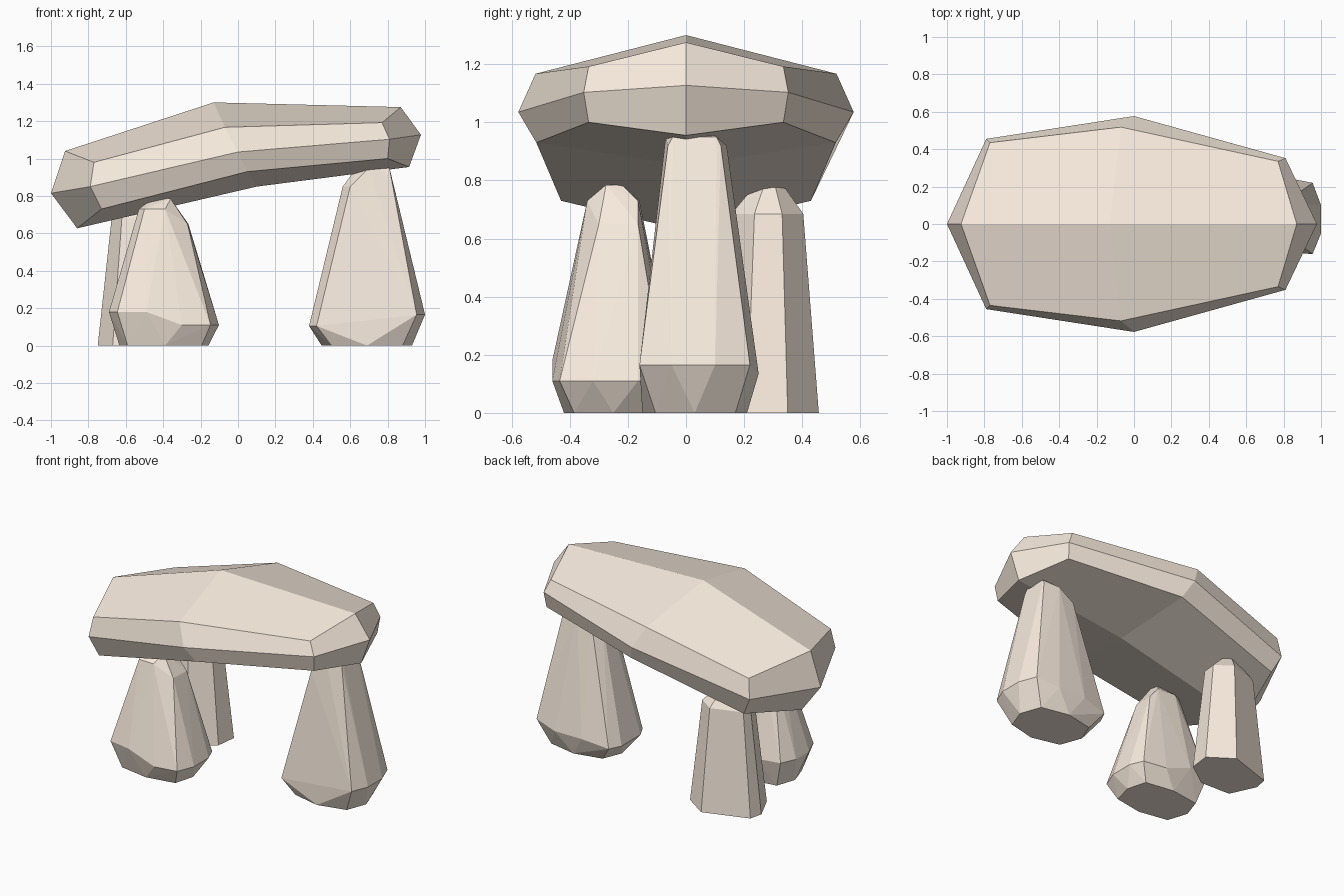
import bpy, bmesh, math

stone = bpy.data.materials.new("stone")
stone.diffuse_color = (0.95, 0.84, 0.735, 1)


def finish(name, bm):
    bmesh.ops.recalc_face_normals(bm, faces=bm.faces[:])
    mesh = bpy.data.meshes.new(name)
    bm.to_mesh(mesh)
    bm.free()
    mesh.materials.append(stone)
    obj = bpy.data.objects.new(name, mesh)
    bpy.context.collection.objects.link(obj)


def hull_stone(name, points):
    bm = bmesh.new()
    for p in points:
        bm.verts.new(p)
    bmesh.ops.convex_hull(bm, input=bm.verts[:])
    loose = [v for v in bm.verts if not v.link_faces]
    bmesh.ops.delete(bm, geom=loose, context='VERTS')
    bmesh.ops.dissolve_limit(bm, angle_limit=math.radians(1),
                             verts=bm.verts[:], edges=bm.edges[:])
    finish(name, bm)


def at(z, pairs):
    return [(x, y, z) for x, y in pairs]


# Capstone: three mirrored outlines, each running from left tip to right tip
outlines = [
    [(-0.86, 0, 0.627), (-0.73, 0.43, 0.73), (0.05, 0.515, 0.93), (0.80, 0.335, 1.0), (0.915, 0, 0.955)],
    [(-1.0, 0, 0.815), (-0.79, 0.455, 0.85), (0.0, 0.577, 1.035), (0.81, 0.352, 1.103), (0.978, 0, 1.127)],
    [(-0.925, 0, 1.04), (-0.77, 0.435, 0.98), (-0.07, 0.518, 1.167), (0.77, 0.335, 1.192), (0.87, 0, 1.275)],
]
bm = bmesh.new()
rings = []
for half in outlines:
    loop = half + [(x, -y, z) for x, y, z in half[3:0:-1]]
    rings.append([bm.verts.new(p) for p in loop])
for a, b in zip(rings, rings[1:]):
    for i in range(8):
        j = (i + 1) % 8
        bm.faces.new((a[i], a[j], b[j], b[i]))
for ring, centre in ((rings[0], (0.1, 0, 0.85)), (rings[2], (-0.13, 0, 1.30))):
    c = bm.verts.new(centre)
    for i in range(0, 8, 2):
        bm.faces.new((ring[i], ring[i + 1], ring[(i + 2) % 8], c))
finish("capstone", bm)

# Right leg: foot, shoulder and crown
hull_stone("right_leg",
    at(0, [(0.69, -0.15), (0.88, -0.105), (0.93, 0.03), (0.88, 0.17),
           (0.69, 0.21), (0.50, 0.17), (0.447, 0.04), (0.50, -0.105)])
    + at(0.165, [(0.955, -0.16), (1.0, -0.05), (1.0, 0.10), (0.955, 0.22)])
    + at(0.105, [(0.42, -0.14), (0.38, -0.06), (0.38, 0.14), (0.42, 0.22)])
    + at(0.135, [(0.60, 0.25), (0.80, 0.25)])
    + at(0.92, [(0.815, -0.062), (0.815, 0.12), (0.71, 0.14)])
    + at(0.95, [(0.81, -0.045), (0.81, 0.105), (0.70, -0.07)])
    + at(0.85, [(0.56, 0.0), (0.56, 0.08), (0.60, -0.08), (0.60, 0.14)])
    + at(0.96, [(0.75, -0.03), (0.75, 0.09), (0.64, 0.03)]))

# Front left leg
hull_stone("front_left_leg",
    at(0, [(-0.39, -0.42), (-0.195, -0.385), (-0.158, -0.25), (-0.195, -0.12),
           (-0.39, -0.09), (-0.59, -0.12), (-0.634, -0.25), (-0.59, -0.385)])
    + at(0.11, [(-0.30, -0.46), (-0.147, -0.435), (-0.102, -0.32), (-0.102, -0.165),
                (-0.14, -0.075), (-0.30, -0.05)])
    + at(0.18, [(-0.49, -0.46), (-0.645, -0.43), (-0.69, -0.32), (-0.69, -0.18),
                (-0.645, -0.08), (-0.49, -0.05)])
    + at(0.65, [(-0.27, -0.30), (-0.265, -0.165)])
    + at(0.73, [(-0.50, -0.335), (-0.39, -0.34), (-0.53, -0.27), (-0.52, -0.19),
                (-0.33, -0.165), (-0.46, -0.16)])
    + at(0.785, [(-0.36, -0.275), (-0.37, -0.22), (-0.46, -0.25)]))

# Rear left leg: straight tapered seven-sided stone with a bevelled crown
foot = [(-0.292, 0.21), (-0.275, 0.35), (-0.432, 0.457), (-0.73, 0.36),
        (-0.75, 0.273), (-0.67, 0.10), (-0.454, 0.093)]
points = []
for z, s in ((0, 1.0), (0.685, 0.68), (0.775, 0.3)):
    points += [(-0.516 + s * (x + 0.516), 0.29 + s * (y - 0.29), z) for x, y in foot]
hull_stone("rear_left_leg", points)
